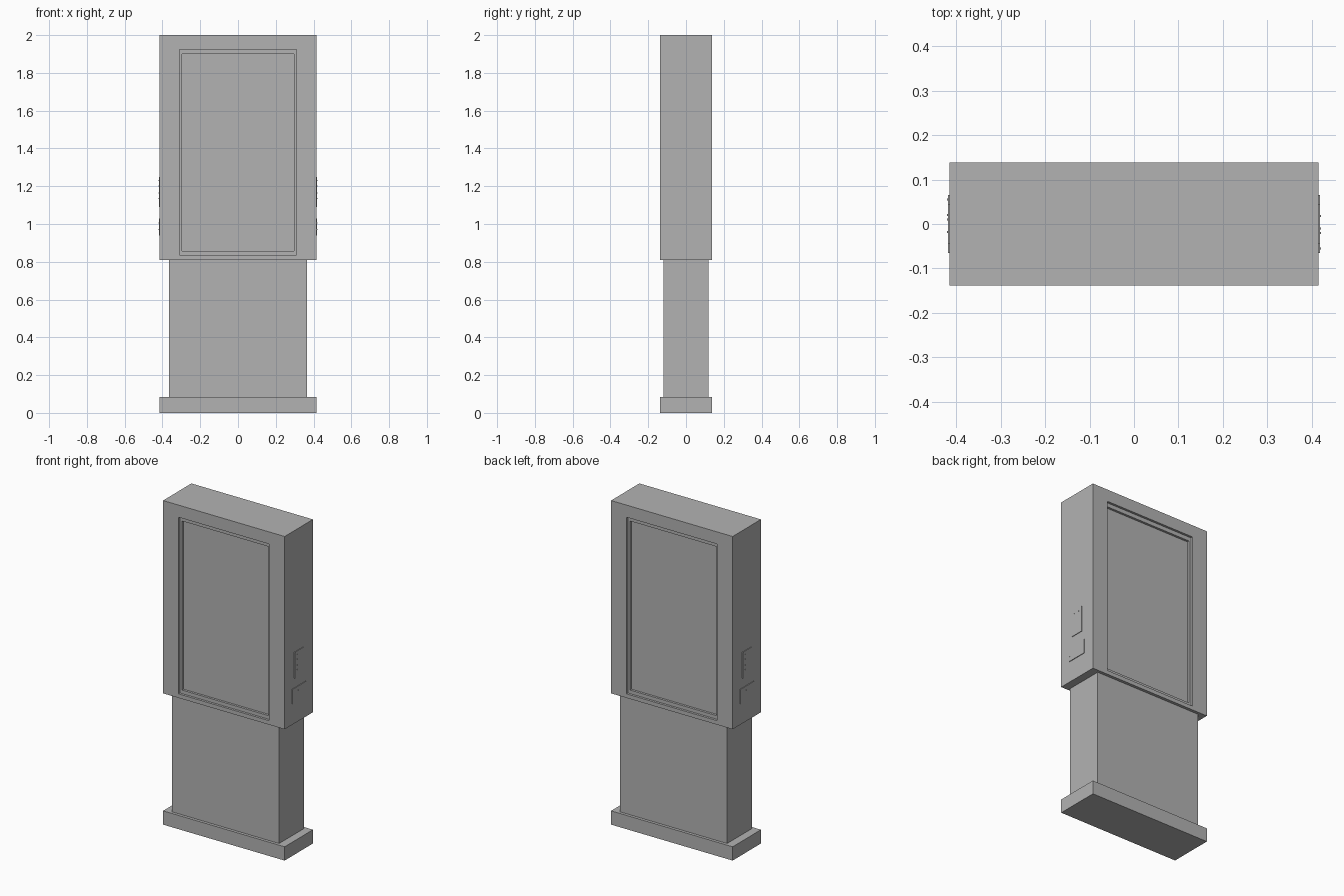
import bpy
import bmesh

cube = bpy.data.objects.get("Cube")
if cube:
    bpy.data.objects.remove(cube, do_unlink=True)

# Single painted-metal grey
GREY = (0.45, 0.45, 0.45, 1.0)
grey = bpy.data.materials.new("matte_grey")
grey.use_nodes = True
grey.diffuse_color = GREY
grey.node_tree.nodes["Principled BSDF"].inputs["Base Color"].default_value = GREY


def finish(name, bm):
    bmesh.ops.recalc_face_normals(bm, faces=bm.faces)
    mesh = bpy.data.meshes.new(name)
    bm.to_mesh(mesh)
    bm.free()
    mesh.materials.append(grey)
    obj = bpy.data.objects.new(name, mesh)
    bpy.context.scene.collection.objects.link(obj)
    return obj


def loft(name, sections):
    """Join rectangles (half width, bottom, top, y) into one closed shell."""
    bm = bmesh.new()
    loops = []
    for w, low, high, y in sections:
        corners = ((-w, low), (w, low), (w, high), (-w, high))
        loops.append([bm.verts.new((x, y, z)) for x, z in corners])
    for a, b in zip(loops, loops[1:]):
        for i in range(4):
            j = (i + 1) % 4
            bm.faces.new((a[i], a[j], b[j], b[i]))
    bm.faces.new(loops[0])
    bm.faces.new(loops[-1])
    return finish(name, bm)


def block(name, w, d, low, high):
    return loft(name, [(w, low, high, -d), (w, low, high, d)])


def add_box(bm, center, size):
    verts = bmesh.ops.create_cube(bm, size=1)["verts"]
    bmesh.ops.scale(bm, vec=size, verts=verts)
    bmesh.ops.translate(bm, vec=center, verts=verts)


# Foot and column
HALF_W, HALF_D = 0.415, 0.138
block("base_plinth", HALF_W, HALF_D, 0, 0.085)
block("column", 0.365, 0.12, 0.085, 0.81)

# Display cabinet with a stepped screen recess in front and back
STEP = 0.014
outer = (0.31, 0.835, 1.925)
inner = (0.296, 0.857, 1.90)
front = [
    (*inner, -HALF_D + 2 * STEP),
    (*inner, -HALF_D + STEP),
    (*outer, -HALF_D + STEP),
    (*outer, -HALF_D),
    (HALF_W, 0.81, 2.0, -HALF_D),
]
back = [(w, low, high, -y) for w, low, high, y in reversed(front)]
loft("display_cabinet", front + back)

# Thin control plates with small buttons on both sides
PLATE_T, BUTTON = 0.004, 0.005
plates = {
    "upper": (0.045, 1.09, 1.25,
              [(-0.02, 1.23), (0.018, 1.23), (-0.02, 1.2), (-0.02, 1.165), (-0.02, 1.135)]),
    "lower": (0.065, 0.94, 1.03,
              [(-0.055, 1.005), (-0.01, 1.005), (-0.055, 0.97)]),
}
for side, s in (("left", 1), ("right", -1)):
    for level, (d, low, high, buttons) in plates.items():
        bm = bmesh.new()
        add_box(bm, (s * (HALF_W + PLATE_T / 2), 0, (low + high) / 2),
                (PLATE_T, 2 * d, high - low))
        finish(f"{side}_{level}_plate", bm)
        bm = bmesh.new()
        for y, z in buttons:
            add_box(bm, (s * (HALF_W + PLATE_T), s * y, z), (0.003, BUTTON, BUTTON))
        finish(f"{side}_{level}_buttons", bm)
